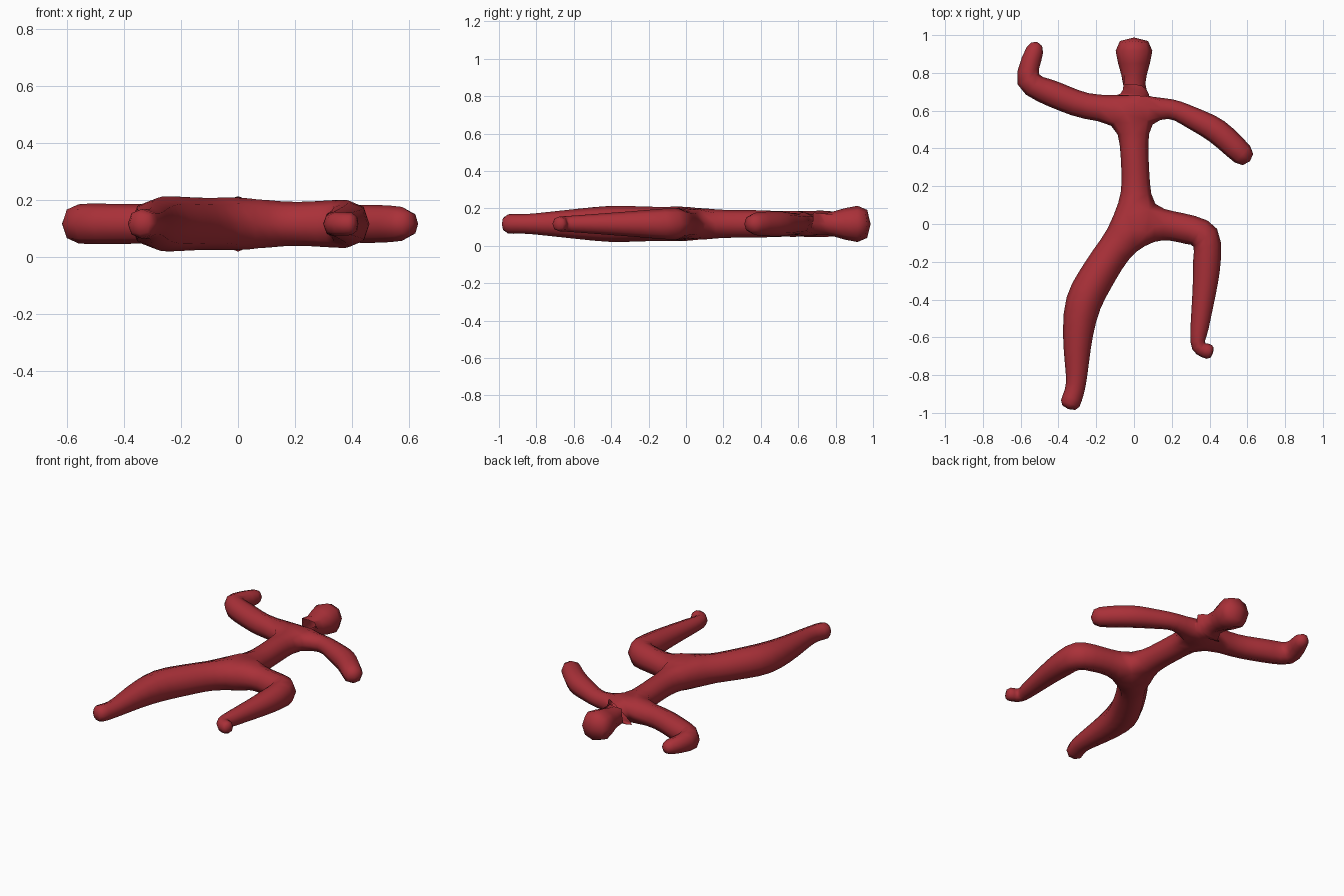
import bpy

if "Cube" in bpy.data.objects:
    bpy.data.objects.remove(bpy.data.objects["Cube"])

Z = 0.117  # height of the flat skeleton plane

# Joints: name -> (x, y, radius)
joints = {
    "hip": (0.0, 0.0, 0.095),
    "waist": (0.01, 0.22, 0.08),
    "belly": (0.0, 0.42, 0.08),
    "chest": (0.0, 0.61, 0.068),
    "neck": (0.0, 0.74, 0.055),
    "jaw": (0.0, 0.84, 0.09),
    "crown": (0.0, 1.0, 0.135),
    # bent arm on the left
    "upper_arm_l": (-0.26, 0.62, 0.075),
    "elbow_l": (-0.585, 0.752, 0.078),
    "hand_l": (-0.508, 0.97, 0.045),
    # lowered arm on the right
    "upper_arm_r": (0.2, 0.615, 0.055),
    "elbow_r": (0.44, 0.497, 0.075),
    "hand_r": (0.62, 0.325, 0.065),
    # straight leg on the left
    "thigh_l": (-0.14, -0.185, 0.1),
    "knee_l": (-0.275, -0.41, 0.108),
    "shin_l": (-0.3, -0.58, 0.088),
    "ankle_l": (-0.305, -0.86, 0.055),
    "toe_l": (-0.35, -0.985, 0.06),
    # raised leg on the right
    "thigh_r": (0.21, -0.01, 0.082),
    "knee_r": (0.395, -0.055, 0.095),
    "shin_r": (0.38, -0.3, 0.073),
    "ankle_r": (0.333, -0.655, 0.044),
    "toe_r": (0.422, -0.685, 0.045),
}

# Chains of joints joined by bones
chains = [
    "hip waist belly chest neck jaw crown",
    "chest upper_arm_l elbow_l hand_l",
    "chest upper_arm_r elbow_r hand_r",
    "hip thigh_l knee_l shin_l ankle_l toe_l",
    "hip thigh_r knee_r shin_r ankle_r toe_r",
]

names = list(joints)
edges = []
for chain in chains:
    ids = [names.index(n) for n in chain.split()]
    edges += list(zip(ids, ids[1:]))

# Skeleton of vertices and edges
mesh = bpy.data.meshes.new("running_figure")
mesh.from_pydata([(x, y, Z) for x, y, r in joints.values()], edges, [])
figure = bpy.data.objects.new("running_figure", mesh)
bpy.context.collection.objects.link(figure)
bpy.context.view_layer.objects.active = figure
figure.select_set(True)

# Skin around the skeleton, rounded once
skin = figure.modifiers.new("skin", 'SKIN')
skin.use_smooth_shade = True
for sv, (x, y, r) in zip(mesh.skin_vertices[0].data, joints.values()):
    sv.radius = (r, r)
    sv.use_root = False
mesh.skin_vertices[0].data[0].use_root = True
sub = figure.modifiers.new("rounding", 'SUBSURF')
sub.levels = sub.render_levels = 1
bpy.ops.object.convert(target='MESH')
bpy.ops.object.shade_smooth()

# Red body colour
red = bpy.data.materials.new("red")
red.diffuse_color = (0.4, 0.03, 0.04, 1)
red.use_nodes = True
red.node_tree.nodes["Principled BSDF"].inputs["Base Color"].default_value = red.diffuse_color
figure.data.materials.clear()
figure.data.materials.append(red)
